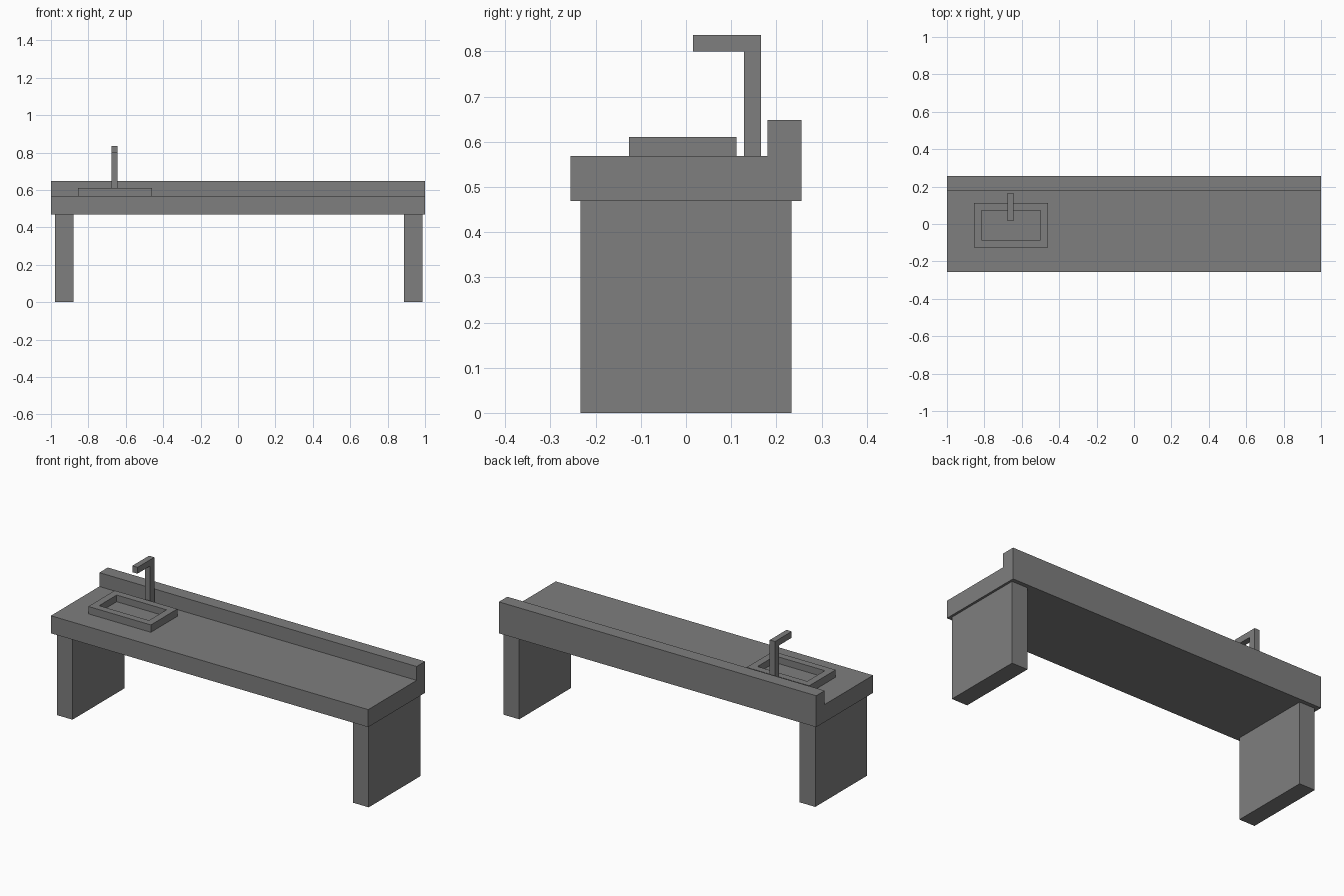
import bpy, bmesh

if "Cube" in bpy.data.objects:
    bpy.data.objects.remove(bpy.data.objects["Cube"])

# Dark grey for every part
grey = bpy.data.materials.new("dark_grey")
grey.diffuse_color = (0.21, 0.21, 0.21, 1)
grey.use_nodes = True
grey.node_tree.nodes["Principled BSDF"].inputs["Base Color"].default_value = grey.diffuse_color


def extrude_profile(name, yz, x0, x1):
    """Solid made from a side profile (y, z) swept along x."""
    bm = bmesh.new()
    face = bm.faces.new([bm.verts.new((x0, y, z)) for y, z in yz])
    ext = bmesh.ops.extrude_face_region(bm, geom=[face], use_keep_orig=True)
    moved = [v for v in ext["geom"] if isinstance(v, bmesh.types.BMVert)]
    bmesh.ops.translate(bm, verts=moved, vec=(x1 - x0, 0, 0))
    bmesh.ops.recalc_face_normals(bm, faces=bm.faces)
    mesh = bpy.data.meshes.new(name)
    bm.to_mesh(mesh)
    bm.free()
    mesh.materials.append(grey)
    obj = bpy.data.objects.new(name, mesh)
    bpy.context.collection.objects.link(obj)
    return obj


def rect(y0, y1, z0, z1):
    return [(y0, z0), (y1, z0), (y1, z1), (y0, z1)]


def sink_top(obj, rim, depth):
    """Inset the top face and push it down to form a bowl."""
    bm = bmesh.new()
    bm.from_mesh(obj.data)
    bm.normal_update()
    top = max(bm.faces, key=lambda f: f.calc_center_median().z)
    bmesh.ops.inset_region(bm, faces=[top], thickness=rim, use_even_offset=True)
    bmesh.ops.inset_region(bm, faces=[top], thickness=0)
    bmesh.ops.translate(bm, verts=top.verts, vec=(0, 0, -depth))
    bm.to_mesh(obj.data)
    bm.free()


# Countertop with raised backsplash
extrude_profile("countertop", [(-0.256, 0.469), (0.256, 0.469), (0.256, 0.648),
                               (0.18, 0.648), (0.18, 0.569), (-0.256, 0.569)], -1, 1)

# Slab legs
for name, x0, x1 in (("left_leg", -0.978, -0.88), ("right_leg", 0.888, 0.987)):
    extrude_profile(name, rect(-0.233, 0.233, 0, 0.469), x0, x1)

# Basin with a sunken bowl
basin = extrude_profile("sink_basin", rect(-0.126, 0.112, 0.569, 0.611), -0.855, -0.461)
sink_top(basin, 0.04, 0.038)

# Angular faucet
extrude_profile("faucet", [(0.128, 0.569), (0.166, 0.569), (0.166, 0.836),
                           (0.015, 0.836), (0.015, 0.80), (0.128, 0.80)], -0.677, -0.644)
